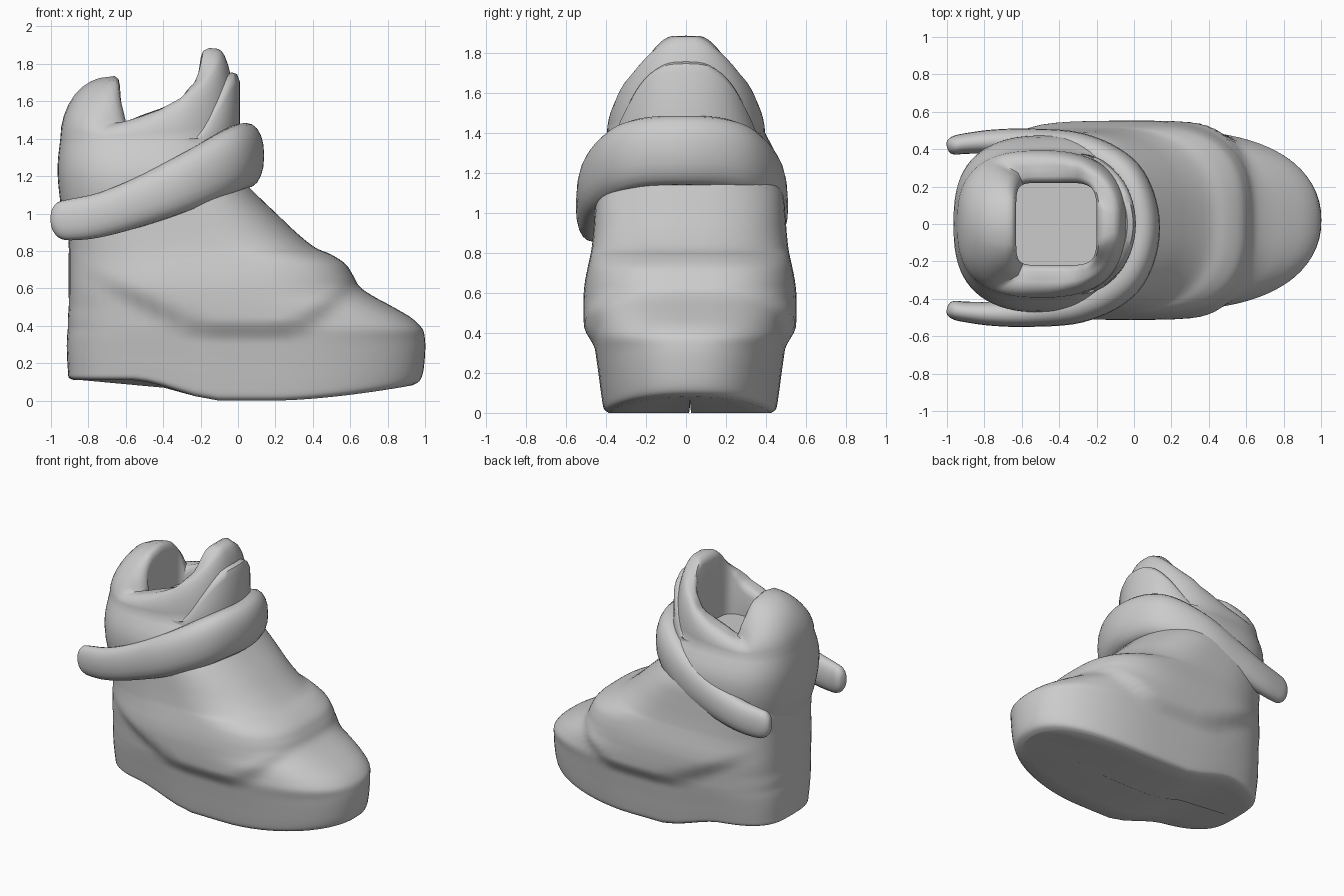
import bpy, bmesh
from math import sin, cos, pi, radians

if "Cube" in bpy.data.objects:
    bpy.data.objects.remove(bpy.data.objects["Cube"])

N = 72


def smooth_rows(rows, steps):
    """Catmull-Rom interpolation through rows of numbers."""
    out = []
    for i in range(len(rows) - 1):
        a, b, c, d = (rows[max(i - 1, 0)], rows[i], rows[i + 1],
                      rows[min(i + 2, len(rows) - 1)])
        for s in range(steps):
            t = s / steps
            out.append([0.5 * (2 * q + (r - p) * t + (2 * p - 5 * q + 4 * r - w) * t * t
                               + (3 * q - p - 3 * r + w) * t ** 3)
                        for p, q, r, w in zip(a, b, c, d)])
    return out + [list(rows[-1])]


def spow(v, e):
    return (1 if v >= 0 else -1) * abs(v) ** e


def smoothstep(t):
    t = min(max(t, 0), 1)
    return t * t * (3 - 2 * t)


def plan(x0, x1, hw, front=2.3, back=3.4, mid=0.56):
    """Horizontal outline with separate roundness for front and back."""
    xc = x0 + mid * (x1 - x0)
    pts = []
    for i in range(N):
        a = 2 * pi * i / N
        c, s = cos(a), sin(a)
        e = 2 / (front if c > 0 else back)
        pts.append((xc + spow(c, e) * ((x1 - xc) if c > 0 else (xc - x0)), hw * spow(s, e)))
    return pts


def loft(name, rings, angle=40):
    bm = bmesh.new()
    vs = [[bm.verts.new(p) for p in r] for r in rings]
    n = len(rings[0])
    for a, b in zip(vs, vs[1:]):
        for i in range(n):
            j = (i + 1) % n
            bm.faces.new((a[i], a[j], b[j], b[i]))
    bm.faces.new(vs[0][::-1])
    bm.faces.new(vs[-1])
    bmesh.ops.recalc_face_normals(bm, faces=bm.faces)
    me = bpy.data.meshes.new(name)
    bm.to_mesh(me)
    bm.free()
    ob = bpy.data.objects.new(name, me)
    bpy.context.collection.objects.link(ob)
    bpy.ops.object.select_all(action='DESELECT')
    ob.select_set(True)
    bpy.context.view_layer.objects.active = ob
    bpy.ops.object.shade_smooth_by_angle(angle=radians(angle))
    return ob


# Foot: stacked outlines, curved sole, raised upper panel
def sole(x):
    return 0.11 * smoothstep((-0.08 - x) / 0.5) + 0.09 * max(0, (x - 0.2) / 0.78) ** 1.6


foot_rows = [  # z, back x, front x, half width, front roundness
    (0, -.88, .93, .405, 2.3), (.02, -.905, .97, .43, 2.3), (.08, -.91, .99, .442, 2.3),
    (.2, -.915, 1.0, .458, 2.3), (.3, -.915, 1.0, .472, 2.3), (.38, -.91, .985, .482, 2.4),
    (.44, -.91, .93, .485, 2.4), (.5, -.905, .83, .487, 2.5), (.56, -.905, .72, .487, 2.6),
    (.61, -.905, .65, .485, 2.8), (.67, -.905, .615, .478, 2.9), (.73, -.905, .575, .467, 2.9),
    (.78, -.905, .50, .457, 2.7), (.82, -.905, .41, .45, 2.5), (.9, -.91, .31, .442, 2.4),
    (1.0, -.91, .205, .435, 2.4), (1.1, -.91, .10, .425, 2.4), (1.2, -.91, .0, .39, 2.4)]
foot_rings = []
for z, x0, x1, hw, rnd in smooth_rows(foot_rows, 4):
    ring = []
    for x, y in plan(x0, x1, hw, rnd):
        zz = z + sole(x) * max(0, 1 - z / 0.4)
        edge = .31 + .75 * max(0, x - .3) + .5 * max(0, -.2 - x)
        bulge = .045 * smoothstep((zz - edge) / .13) * smoothstep((x + .95) / .5)
        ring.append((x, y * (1 + bulge / .48) + .02, zz))
    foot_rings.append(ring)
# sole surface: squeeze the lowest outline towards the centre line
bottom = [[(x, .02 + (y - .02) * f, z) for x, y, z in foot_rings[0]] for f in (.01, .35, .7)]
loft("foot", bottom + foot_rings, 50)

# Ankle shell: outer wall, shaped rim with rear tab and tongue, square opening
rim = plan(-.69, -.11, .29, 2.6, 5, .5)
inner = plan(-.63, -.20, .22, 5, 7, .5)
rim_curve = [(-.7, 1.48), (-.6, 1.49), (-.4, 1.56), (-.3, 1.62), (-.25, 1.68),
             (-.2, 1.78), (-.16, 1.86), (-.1, 1.885)]


def rim_z(x, y):
    z = 1.48
    for (xa, za), (xb, zb) in zip(rim_curve, rim_curve[1:]):
        if xa <= x <= xb:
            z = za + (zb - za) * (x - xa) / (xb - xa)
    z = min(z, 1.89 - 3 * y * y)
    if x < -.60:
        z += .25 * max(0, 1 - (y / .27) ** 2) ** .5
    return z


heights = [rim_z(x, y) for x, y in rim]
ankle_rings = []
for z, x0, x1, hw in smooth_rows([(.82, -.89, -.0, .39), (.95, -.93, .02, .43),
                                  (1.1, -.955, .05, .47), (1.25, -.965, .07, .465),
                                  (1.4, -.95, -.01, .395)], 3):
    ankle_rings.append([(x, y, z) for x, y in plan(x0, x1, hw, 2.3, 2.7, .5)])
shoulder = ankle_rings[-1]
for k in range(1, 9):
    a = k / 8 * pi / 2
    f = 1 - cos(a)
    ankle_rings.append([(p[0] + (r[0] - p[0]) * f, p[1] + (r[1] - p[1]) * f,
                         1.4 + (h - 1.4) * sin(a))
                        for p, r, h in zip(shoulder, rim, heights)])
for f, drop in ((.5, -.004), (.85, .012), (1, .05)):
    ankle_rings.append([(r[0] + (q[0] - r[0]) * f, r[1] + (q[1] - r[1]) * f, h - drop)
                        for r, q, h in zip(rim, inner, heights)])
ankle_rings.append([(x, y, 1.37) for x, y in inner])
loft("ankle_shell", ankle_rings, 50)

# Front flap: curved layer in front of the tongue
flap_rings = []
M = 36
for i in range(M + 1):
    a = radians(-95 + 190 * i / M)
    c, s = cos(a), sin(a)
    top = 1.755 - .34 * abs(s) ** 3

    def at(off, z, lean=0):
        return (-.3 + (.31 - off) * c, (.375 - off - lean) * s, z)
    flap_rings.append([at(.0, 1.2), at(0, 1.4), at(.0, top - .05, .01), at(.015, top - .01, .02),
                       at(.045, top, .02), at(.075, top - .03, .02), at(.09, 1.4), at(.09, 1.2)])
loft("front_flap", flap_rings, 50)

# Strap: rounded band around the ankle with free ends at the rear
half = [  # x, y, z, half height, half thickness
    (.04, 0, 1.31, .175, .10), (.0, .19, 1.30, .175, .10), (-.1, .32, 1.255, .175, .10),
    (-.3, .42, 1.16, .16, .09), (-.55, .455, 1.055, .135, .075), (-.75, .46, .99, .12, .065),
    (-.9, .45, .967, .11, .055), (-.96, .44, .967, .095, .05), (-.99, .435, .97, .06, .035),
    (-1.0, .433, .97, .02, .012)]
path = [(x, -y, z, h, t) for x, y, z, h, t in half[:0:-1]] + half
path = smooth_rows(path, 5)
strap_rings = []
for i, (x, y, z, h, t) in enumerate(path):
    p, q = path[max(i - 1, 0)], path[min(i + 1, len(path) - 1)]
    dx, dy = q[0] - p[0], q[1] - p[1]
    ln = (dx * dx + dy * dy) ** .5 or 1
    nx, ny = dy / ln, -dx / ln
    ring = []
    for k in range(20):
        a = 2 * pi * k / 20
        u, v = t * spow(cos(a), .9), h * spow(sin(a), .9)
        ring.append((x + nx * u, y + ny * u - .02, z + v))
    strap_rings.append(ring)
loft("ankle_strap", strap_rings, 60)
